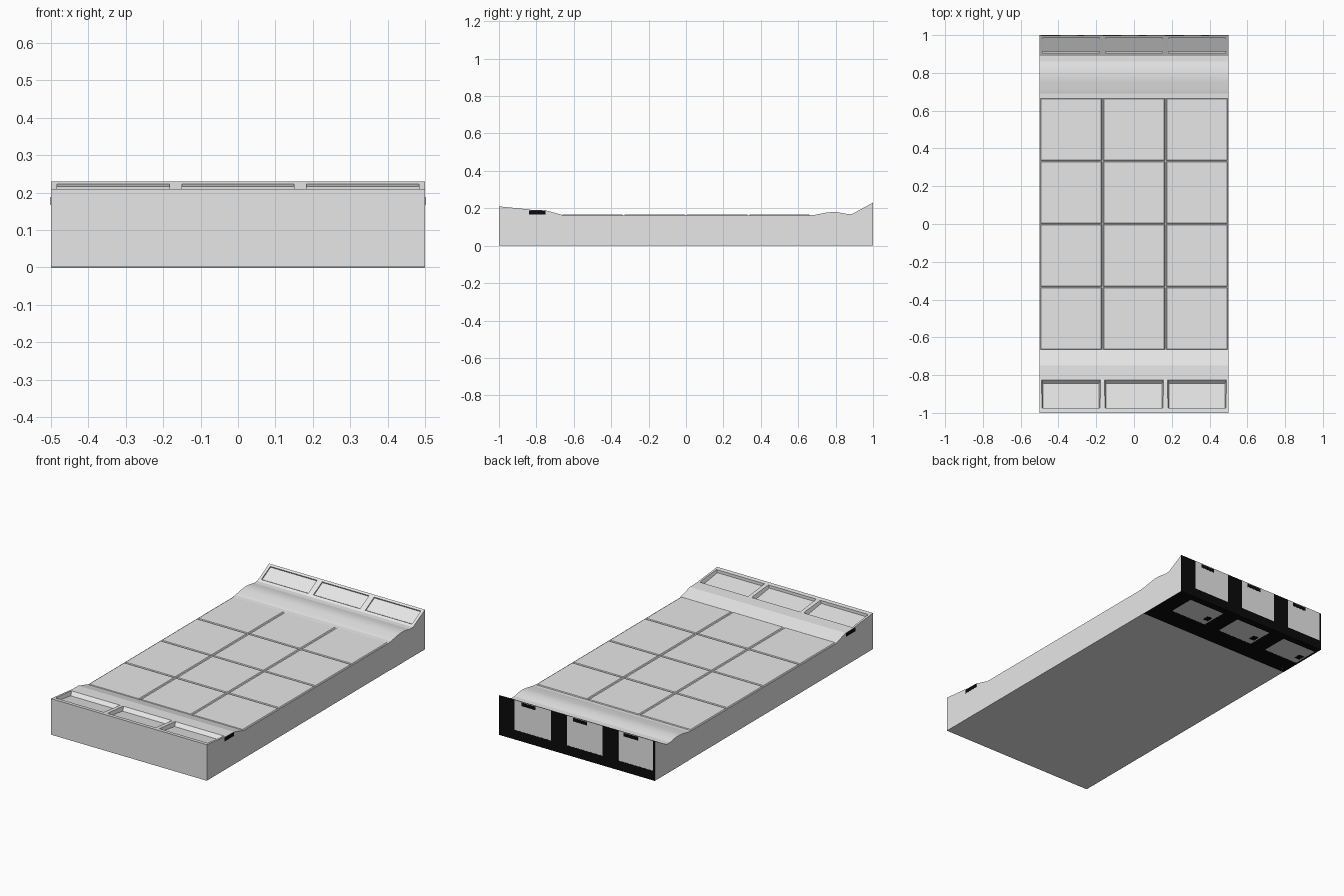
import bpy, bmesh

if "Cube" in bpy.data.objects:
    bpy.data.objects.remove(bpy.data.objects["Cube"])


def material(name, v):
    m = bpy.data.materials.new(name)
    m.diffuse_color = (v, v, v, 1)
    m.use_nodes = True
    m.node_tree.nodes["Principled BSDF"].inputs["Base Color"].default_value = m.diffuse_color
    return m


grey = material("light_grey", 0.8)
black = material("black", 0.003)


def prism(name, pts, half, cx=0.0):
    """Extrude a y,z profile along x; half(y, z) gives the half width at each point."""
    bm = bmesh.new()
    a = [bm.verts.new((cx - half(y, z), y, z)) for y, z in pts]
    b = [bm.verts.new((cx + half(y, z), y, z)) for y, z in pts]
    n = len(pts)
    bm.faces.new(a)
    bm.faces.new(b[::-1])
    for i in range(n):
        j = (i + 1) % n
        bm.faces.new((a[i], b[i], b[j], a[j]))
    bmesh.ops.recalc_face_normals(bm, faces=bm.faces)
    me = bpy.data.meshes.new(name)
    bm.to_mesh(me)
    bm.free()
    ob = bpy.data.objects.new(name, me)
    bpy.context.collection.objects.link(ob)
    me.materials.append(grey)
    return ob


def plate(name, x, y, z):
    """Thin black painted plate given as x, y and z ranges."""
    ob = prism(name, [(y[0], z[0]), (y[1], z[0]), (y[1], z[1]), (y[0], z[1])],
               lambda *_: abs(x[1] - x[0]) / 2, (x[0] + x[1]) / 2)
    ob.data.materials[0] = black


# Body: side profile with front sill, sunken bed, rear hump and rear ramp
BED = 0.162
BACK, BASE = 0.999, 0.001
profile = [(-1, BASE), (-1, 0.21), (-0.84, 0.194), (-0.825, 0.191), (-0.75, 0.189),
           (-0.667, 0.166), (-0.663, BED), (0.663, BED), (0.667, 0.164),
           (0.69, 0.165), (0.705, 0.169), (0.72, 0.171), (0.75, 0.177),
           (0.78, 0.180), (0.81, 0.179), (0.84, 0.174), (0.86, 0.170),
           (0.89, 0.170), (BACK, 0.23), (BACK, BASE)]
body = prism("body", profile, lambda y, z: 0.5)


def cut(cutter):
    m = body.modifiers.new(cutter.name, "BOOLEAN")
    m.operation = "DIFFERENCE"
    m.solver = "EXACT"
    m.object = cutter
    cutter.hide_render = True
    cutter.hide_viewport = True
    cutter.display_type = "WIRE"


# Three open pockets in the front sill and three shallow ones in the rear ramp
def flare(y, z):
    floor = 0.172 + (-0.845 - y) * 0.144
    return 0.148 + max(0, z - floor) * 0.35


for i, cx in enumerate((-1 / 3, 0, 1 / 3)):
    cut(prism(f"front_pocket_cutter_{i}",
              [(-0.975, 0.25), (-0.975, 0.1907), (-0.845, 0.172), (-0.765, 0.25)],
              flare, cx))
    cut(prism(f"rear_pocket_cutter_{i}",
              [(0.904, 0.1777), (0.912, 0.1745), (0.989, 0.2165), (0.986, 0.2229),
               (0.96, 0.26), (0.88, 0.23)],
              lambda y, z: 0.15, cx))

# Bed panels: three columns by four rows with narrow gaps and sloped edges
T = 0.167
for c in (-1, 0, 1):
    for r in range(4):
        y0 = -2 / 3 + r / 3 + 0.002
        y1 = y0 + 1 / 3 - 0.004
        prism(f"bed_panel_{c + 1}_{r}",
              [(y0, BED - 0.002), (y0 + 0.004, T), (y1 - 0.004, T), (y1, BED - 0.002)],
              lambda y, z: 0.159 if z > 0.165 else 0.1645, c / 3)

# Smooth the rear hump, keep the rest crisp
bpy.context.view_layer.objects.active = body
body.select_set(True)
for m in list(body.modifiers):
    bpy.ops.object.modifier_apply(modifier=m.name)
for p in body.data.polygons:
    p.use_smooth = 0.69 < p.center.y < 0.87 and p.normal.z > 0.5

# Black frames around three grey windows, on the back and under the rear
back, under = (BACK - 0.001, 1.0), (0.0, BASE + 0.001)
for i, (x0, x1) in enumerate(((-0.5, -0.49), (-0.265, -0.165), (0.065, 0.165), (0.4, 0.5))):
    plate(f"back_post_{i}", (x0, x1), back, (0.055, 0.229))
    plate(f"under_post_{i}", (x0, x1), (0.8, 0.96), under)
plate("back_lower_band", (-0.5, 0.5), back, (0.0, 0.055))
plate("under_front_band", (-0.5, 0.5), (0.68, 0.8), under)
plate("under_rear_band", (-0.5, 0.5), (0.96, 1.0), under)

# Small black marks inside each window
for i, x in enumerate((-0.49, -0.165, 0.165)):
    plate(f"back_mark_{i}", (x + 0.1, x + 0.19), back, (0.205, 0.225))
    plate(f"under_mark_{i}", (x + 0.012, x + 0.045), (0.84, 0.88), under)

# Black patches on both sides near the front step
for s in (-1, 1):
    plate(f"side_patch_{s}", (s * 0.499, s * 0.501), (-0.84, -0.75), (0.167, 0.1885))
